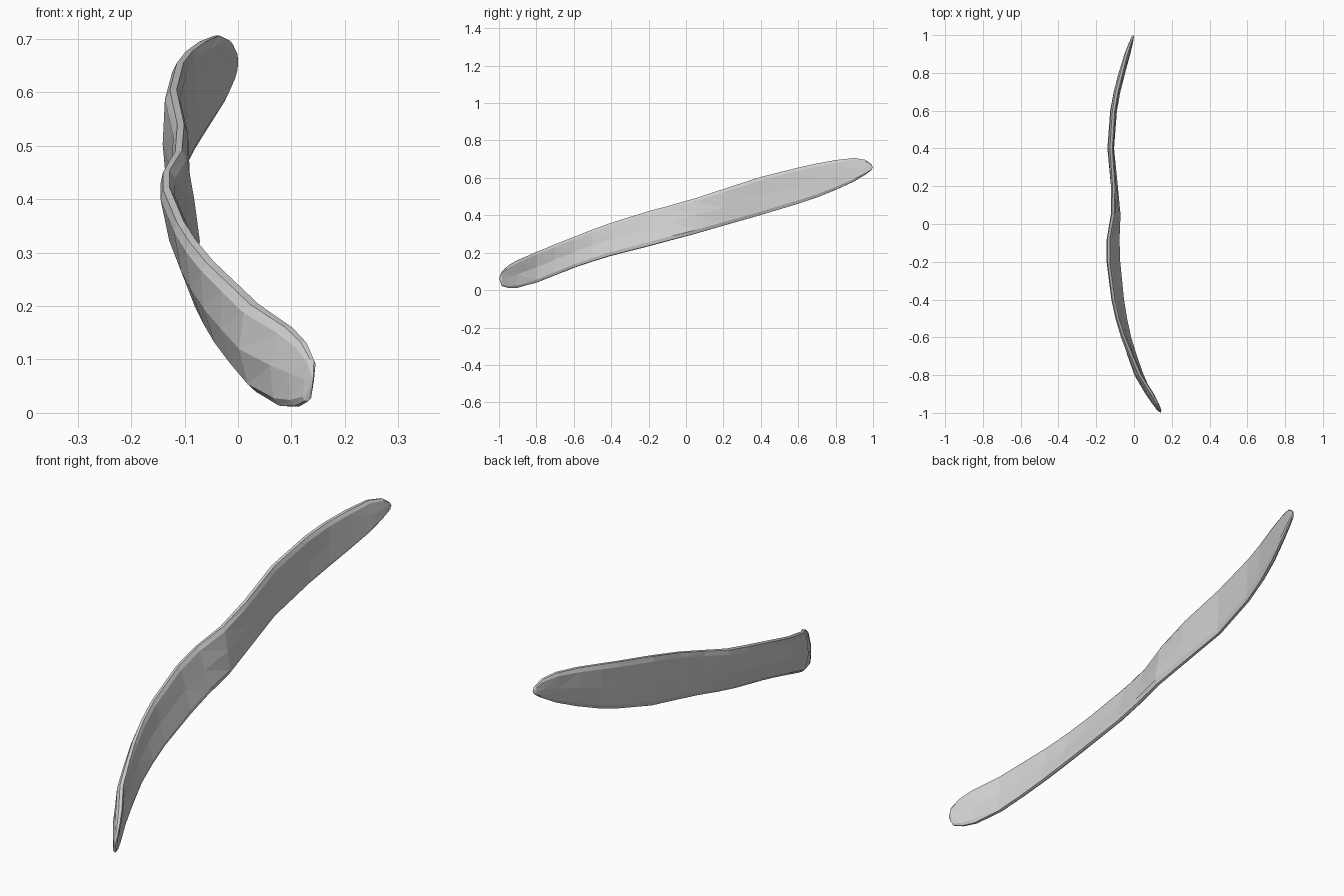
import bpy, bmesh
from mathutils import Vector

# Stations along the blade: y, lower edge x z, upper edge x z, half thickness, sideways bow
STATIONS = [
    (-0.985, 0.128, 0.022, 0.138, 0.100, 0.009, 0.000),
    (-0.95, 0.109, 0.012, 0.122, 0.132, 0.014, -0.006),
    (-0.90, 0.083, 0.013, 0.094, 0.160, 0.018, -0.010),
    (-0.80, 0.040, 0.040, 0.030, 0.203, 0.019, -0.014),
    (-0.70, 0.006, 0.080, -0.013, 0.244, 0.018, -0.012),
    (-0.60, -0.024, 0.120, -0.054, 0.283, 0.017, -0.010),
    (-0.50, -0.044, 0.154, -0.086, 0.322, 0.016, -0.009),
    (-0.40, -0.060, 0.185, -0.109, 0.358, 0.016, -0.007),
    (-0.20, -0.080, 0.236, -0.135, 0.420, 0.016, -0.006),
    (-0.08, -0.085, 0.268, -0.135, 0.452, 0.016, -0.003),
    (0.05, -0.083, 0.302, -0.112, 0.490, 0.016, 0.000),
    (0.20, -0.098, 0.345, -0.108, 0.540, 0.016, -0.003),
    (0.40, -0.118, 0.402, -0.122, 0.605, 0.016, -0.005),
    (0.60, -0.103, 0.462, -0.109, 0.655, 0.016, -0.004),
    (0.70, -0.085, 0.496, -0.092, 0.677, 0.016, -0.003),
    (0.80, -0.060, 0.536, -0.067, 0.695, 0.016, -0.002),
    (0.90, -0.030, 0.582, -0.041, 0.706, 0.013, 0.000),
    (0.96, -0.014, 0.618, -0.019, 0.696, 0.010, 0.000),
    (0.99, -0.007, 0.640, -0.007, 0.674, 0.007, 0.000),
]
# Cross-section: height fraction, side, width fraction
SECTION = [(0, 1, 0.35), (0.09, 1, 0.9), (0.5, 1, 1), (0.91, 1, 0.9), (1, 1, 0.45),
           (1, -1, 0.35), (0.91, -1, 0.85), (0.5, -1, 1), (0.09, -1, 0.85), (0, -1, 0.35)]


def ring(bm, y, x0, z0, x1, z1, half, bow):
    low, high = Vector((x0, y, z0)), Vector((x1, y, z1))
    up = (high - low).normalized()
    side = Vector((up.z, 0, -up.x))
    return [bm.verts.new(low.lerp(high, t) + side * (s * w * half + bow * 4 * t * (1 - t)))
            for t, s, w in SECTION]


# Twisted blade body
bm = bmesh.new()
rings = [ring(bm, *s) for s in STATIONS]
n = len(SECTION)
for a, b in zip(rings, rings[1:]):
    for i in range(n):
        j = (i + 1) % n
        bm.faces.new((a[i], a[j], b[j], b[i]))

# Blunt rounded tips
for loop, tip in ((rings[0], (0.141, -1.0, 0.062)), (rings[-1], (-0.002, 1.0, 0.656))):
    v = bm.verts.new(tip)
    for i in range(n):
        bm.faces.new((loop[i], loop[(i + 1) % n], v))

# Flat faceted surface
bmesh.ops.triangulate(bm, faces=bm.faces[:])
bmesh.ops.recalc_face_normals(bm, faces=bm.faces[:])
mesh = bpy.data.meshes.new("twisted_blade")
bm.to_mesh(mesh)
bm.free()

grey = bpy.data.materials.new("light grey")
grey.diffuse_color = (0.62, 0.62, 0.62, 1)
mesh.materials.append(grey)
blade = bpy.data.objects.new("twisted_blade", mesh)
bpy.context.collection.objects.link(blade)
